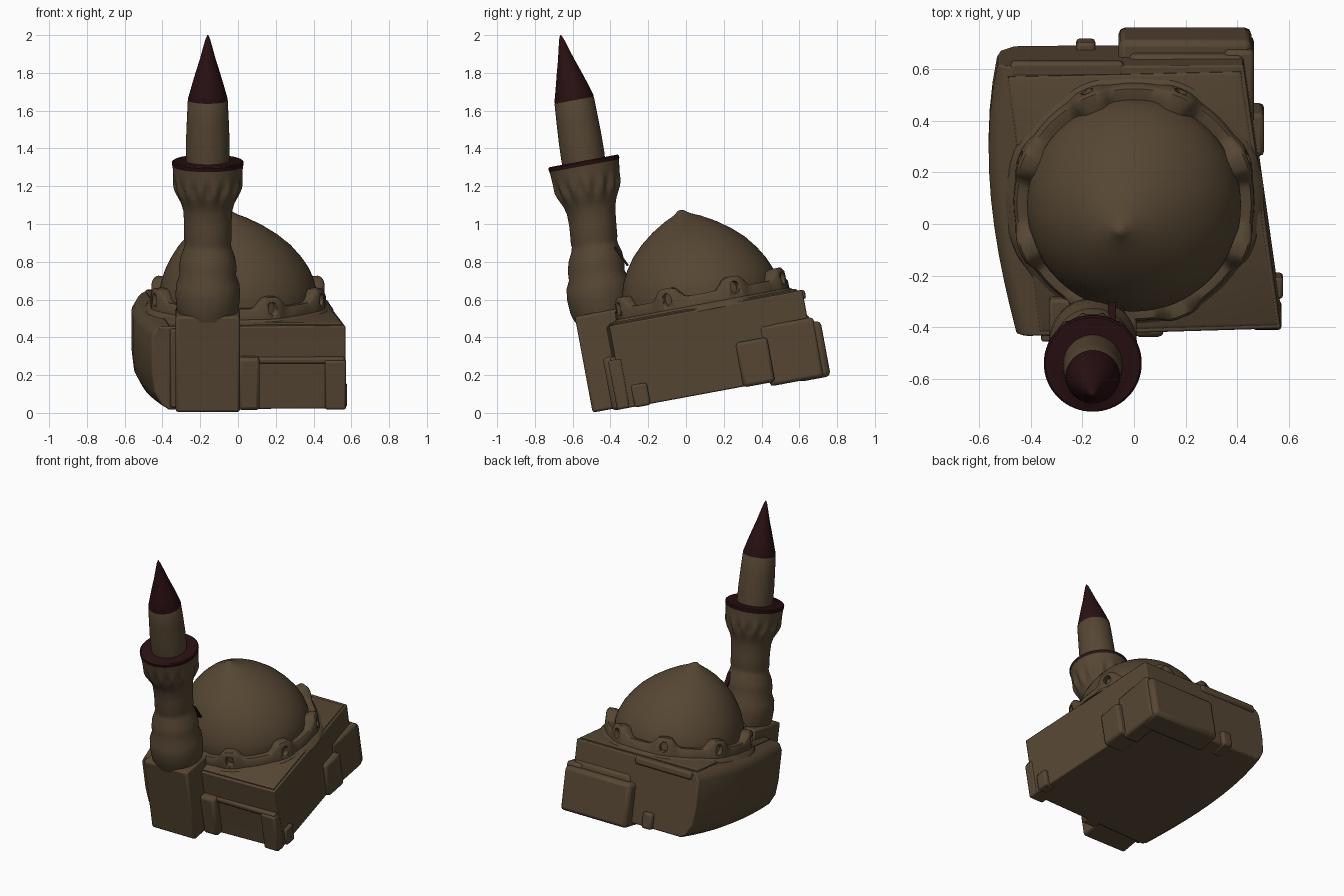
import bpy, bmesh
from math import sin, cos, pi, radians, exp
from mathutils import Matrix, Vector

if "Cube" in bpy.data.objects:
    bpy.data.objects.remove(bpy.data.objects["Cube"], do_unlink=True)

# The whole building leans backwards from its front edge
LEAN = Matrix.Translation((0, 0, 0.078)) @ Matrix.Rotation(radians(10.5), 4, "X")


def material(name, rgb):
    m = bpy.data.materials.new(name)
    m.use_nodes = True
    m.diffuse_color = (*rgb, 1)
    m.node_tree.nodes["Principled BSDF"].inputs["Base Color"].default_value = (*rgb, 1)
    return m


STONE = material("brown stone", (0.092, 0.062, 0.033))
MAROON = material("dark maroon", (0.022, 0.005, 0.006))


def finish(name, bm, mat, bevel=0, angle=40):
    bmesh.ops.recalc_face_normals(bm, faces=bm.faces)
    bm.transform(LEAN)
    mesh = bpy.data.meshes.new(name)
    bm.to_mesh(mesh)
    bm.free()
    mesh.materials.append(mat)
    for p in mesh.polygons:
        p.use_smooth = True
    mesh.set_sharp_from_angle(angle=radians(angle))
    ob = bpy.data.objects.new(name, mesh)
    bpy.context.collection.objects.link(ob)
    if bevel:
        mod = ob.modifiers.new("rounded edges", "BEVEL")
        mod.width, mod.segments, mod.limit_method = bevel, 2, "ANGLE"
        mod.angle_limit = radians(35)
    return ob


def loft(name, loops, mat, closed=False, **kw):
    """Skin a stack of equal-length point loops; cap the ends unless closed."""
    bm = bmesh.new()
    rings = [[bm.verts.new(p) for p in loop] for loop in loops]
    pairs = list(zip(rings, rings[1:])) + ([(rings[-1], rings[0])] if closed else [])
    for a, b in pairs:
        for i in range(len(a)):
            j = (i + 1) % len(a)
            bm.faces.new((a[i], a[j], b[j], b[i]))
    if not closed:
        bm.faces.new(rings[0])
        bm.faces.new(rings[-1])
    return finish(name, bm, mat, **kw)


def lathe(name, profile, mat, centre, shape=None, sides=64, **kw):
    """Turn (radius, height) pairs; centre(h) gives the axis, shape adjusts a point."""
    loops = []
    for r, h in profile:
        cx, cy = centre(h)
        loop = []
        for i in range(sides):
            t = 2 * pi * i / sides
            rr, hh = shape(r, h, t) if shape else (r, h)
            loop.append((cx + rr * cos(t), cy + rr * sin(t), hh))
        loops.append(loop)
    return loft(name, loops, mat, **kw)


def block(name, x, y, z, bevel=0.012, taper=0.0, mat=STONE):
    loops = [[(x[0] + d, y[0] + d, h), (x[1] - d, y[0] + d, h),
              (x[1] - d, y[1] - d, h), (x[0] + d, y[1] - d, h)]
             for h, d in ((z[0], 0), (z[1], taper))]
    return loft(name, loops, mat, bevel=bevel)


# Hall: straight on three sides, bowed on the -x side
def bow(t):
    return -0.455 - 0.075 * t - 0.20 * t * (1 - t) - 0.1 * t * t * (1 - t)


def hall_loop(h, inset, margin=0.0):
    left = [(bow(i / 10) + inset + margin, -0.36 + margin + (1.065 - 2 * margin) * i / 10, h)
            for i in range(11)]
    return left + [(0.425 - margin, 0.71 - margin, h), (0.57 - margin, -0.33 + margin, h)]


loft("hall_walls", [hall_loop(h, d) for h, d in
                    ((0.005, 0.09), (0.03, 0.05), (0.10, 0.012), (0.2, 0), (0.40, 0), (0.435, 0.02), (0.45, 0.05))],
     STONE, bevel=0.008)

# Roof slab with a straight edge on the bowed side
loft("roof_slab", [[(-0.365 + d, -0.34 + d, h), (0.555 - d, -0.315 + d, h),
                    (0.415 - d, 0.685 - d, h), (-0.49 + d, 0.665 - d, h)]
                   for h, d in ((0.43, 0), (0.456, 0), (0.464, 0.012))], STONE)

# Blocks and buttresses attached to the walls
block("minaret_plinth", (-0.33, 0.01), (-0.5, -0.2), (0.015, 0.532), 0.014)
block("plinth_side_step", (0.0, 0.115), (-0.395, -0.2), (0.005, 0.29), 0.02)
block("front_left_strip", (-0.36, -0.32), (-0.385, -0.2), (0.02, 0.44), 0.01)
block("front_corner_buttress", (0.46, 0.572), (-0.37, -0.3), (0.005, 0.27), 0.012)
block("front_panel_lintel", (0.1, 0.565), (-0.358, -0.3), (0.25, 0.285), 0.012)
block("side_foot", (0.5, 0.578), (-0.275, -0.19), (0.0, 0.12), 0.012)
block("side_panel", (0.35, 0.505), (0.31, 0.48), (0.0, 0.24), 0.018)
block("rear_side_panel", (0.35, 0.465), (0.45, 0.74), (-0.02, 0.3), 0.018)
block("rear_annex", (-0.06, 0.455), (0.6, 0.775), (-0.025, 0.275), 0.025)
block("rear_annex_shoulder", (-0.03, 0.44), (0.6, 0.735), (0.2, 0.32), 0.025, 0.015)
block("rear_foot", (-0.225, -0.15), (0.6, 0.735), (0.0, 0.11), 0.015)
block("rear_cornice", (-0.48, -0.04), (0.66, 0.722), (0.40, 0.452), 0.015)


# Collar around the dome, rising into an arch over every window
WINDOWS = 8


def window_angle(i):
    return (i + 0.5) * 2 * pi / WINDOWS


def collar_shape(r, h, t):
    step = 2 * pi / WINDOWS
    off = (t % step) / step - 0.5
    lift = exp(-(off / 0.2) ** 4)
    if h > 0.5:
        h += 0.06 * lift
    if h > 0.455 and r > 0.44:
        r += 0.014 * lift - 0.008
    return r, h


collar = lathe("dome_collar", [(0.37, 0.44), (0.505, 0.44), (0.495, 0.462), (0.475, 0.475),
                               (0.473, 0.515), (0.462, 0.53), (0.425, 0.53), (0.37, 0.515)],
               STONE, lambda h: (0.0, 0.178), collar_shape, 128, closed=True, angle=50)

cut = bmesh.new()
for i in range(WINDOWS):
    a = window_angle(i)
    place = (Matrix.Translation((0.5 * cos(a), 0.178 + 0.5 * sin(a), 0.53)) @ Matrix.Rotation(a, 4, "Z")
             @ Matrix.Rotation(pi / 2, 4, "Y") @ Matrix.Diagonal((1.35, 1, 1, 1)))
    bmesh.ops.create_cone(cut, cap_ends=True, segments=16, radius1=0.025, radius2=0.025,
                          depth=0.12, matrix=place)
cutter = finish("window_cutter", cut, STONE)
cutter.hide_render = True
cutter.hide_set(True)
holes = collar.modifiers.new("windows", "BOOLEAN")
holes.operation, holes.object, holes.solver = "DIFFERENCE", cutter, "EXACT"


# Dome, its crown drifting sideways into a small point
def dome_centre(h):
    k = max(0, (h - 0.55) / 0.43)
    return -0.055 * k * k, 0.173 - 0.02 * k


lathe("dome", [(0.415, 0.45), (0.415, 0.55), (0.405, 0.6), (0.382, 0.66), (0.348, 0.72), (0.3, 0.785),
               (0.24, 0.842), (0.17, 0.894), (0.10, 0.935), (0.05, 0.958), (0.028, 0.972),
               (0.015, 0.982), (0.002, 0.985)], STONE, dome_centre, angle=60)


# Minaret on a slightly bent axis
def shaft_centre(h):
    k = min(1, max(0, (h - 0.55) / 0.6))
    drift = -0.06 * max(0, h - 1.7)
    return -0.16, -0.355 + 0.045 * k * k * (3 - 2 * k) + 0.03 * max(0, h - 1.15) + drift


def flutes(r, h, t):
    depth = 0.010 * exp(-((h - 1.19) / 0.04) ** 2)
    return r + depth * cos(14 * t), h


lathe("minaret_shaft", [(0.15, 0.50), (0.165, 0.55), (0.171, 0.62), (0.168, 0.68), (0.15, 0.725),
                        (0.152, 0.77), (0.145, 0.82), (0.126, 0.87), (0.121, 0.895), (0.125, 0.91),
                        (0.125, 1.0), (0.13, 1.07), (0.142, 1.11), (0.157, 1.14), (0.166, 1.165),
                        (0.172, 1.19), (0.177, 1.215), (0.181, 1.24), (0.183, 1.27), (0.187, 1.31)],
      STONE, shaft_centre, flutes, 112)
lathe("balcony_floor", [(0.187, 1.308), (0.19, 1.316), (0.19, 1.328), (0.183, 1.334)], MAROON, shaft_centre)
lathe("upper_shaft", [(0.114, 1.32), (0.116, 1.36), (0.115, 1.45), (0.111, 1.55), (0.106, 1.655),
                      (0.1, 1.668)], STONE, shaft_centre)
lathe("spire", [(0.104, 1.655), (0.105, 1.667), (0.086, 1.735), (0.064, 1.81), (0.042, 1.88),
                (0.026, 1.94), (0.012, 1.99), (0.002, 2.012)], MAROON, shaft_centre)

# Small sloping hatch between minaret and dome
axis = Vector((0, 0.42, -0.9)).normalized()
hatch = bmesh.new()
bmesh.ops.create_cube(hatch, size=1, matrix=Matrix.Translation((-0.085, -0.20, 0.80))
                      @ axis.to_track_quat("Z", "Y").to_matrix().to_4x4()
                      @ Matrix.Diagonal((0.03, 0.012, 0.12, 1)))
finish("roof_hatch", hatch, MAROON)
